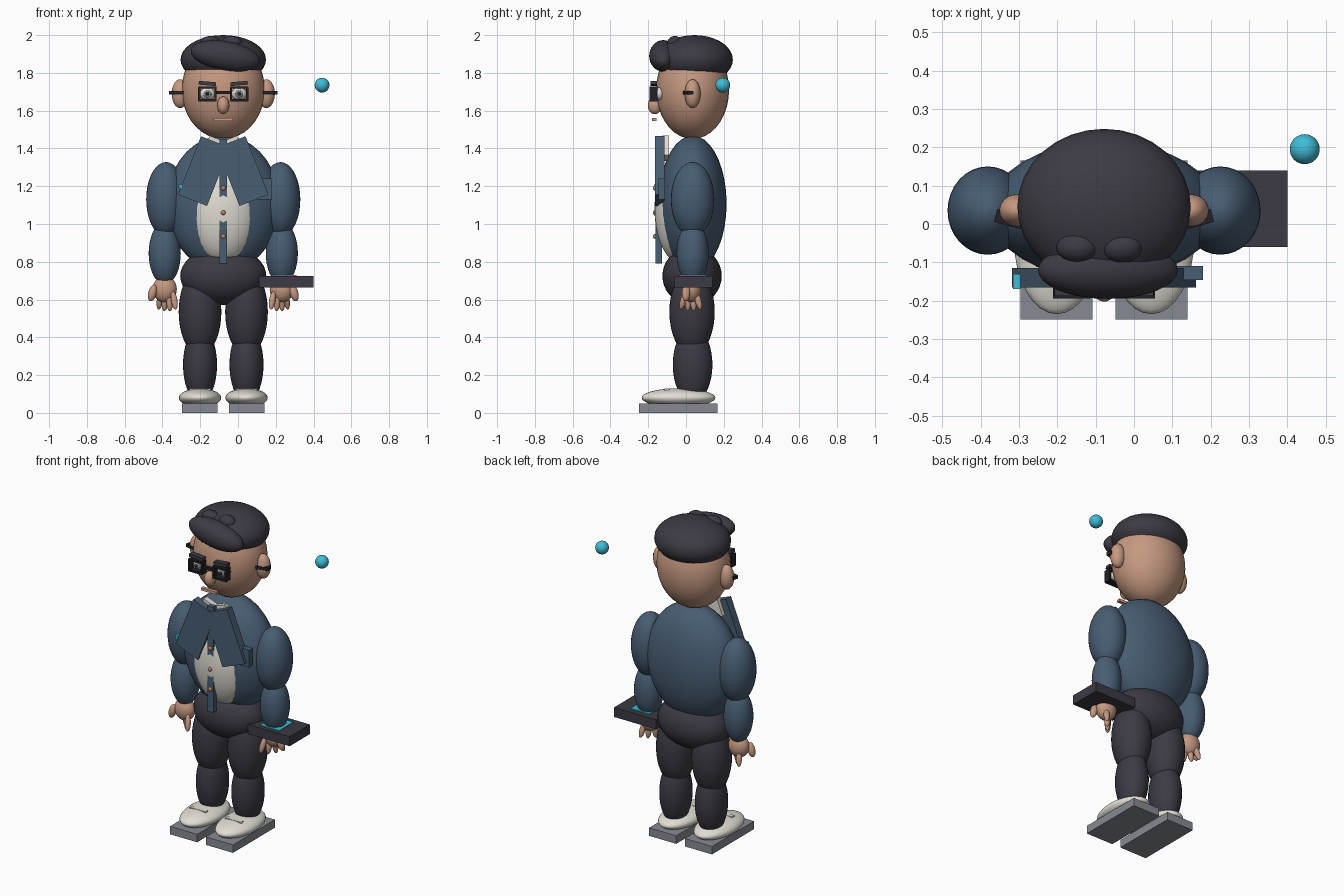
import bpy
from math import radians

cube = bpy.data.objects.get("Cube")
if cube:
    bpy.data.objects.remove(cube, do_unlink=True)


def material(name, r, g, b):
    m = bpy.data.materials.new(name)
    m.use_nodes = True
    m.diffuse_color = (r, g, b, 1)
    m.node_tree.nodes["Principled BSDF"].inputs["Base Color"].default_value = (r, g, b, 1)
    return m


skin = material("skin", .56, .32, .22)
charcoal = material("charcoal", .045, .042, .056)
navy = material("navy cloth", .065, .11, .17)
cream = material("cream", .76, .73, .66)
grey = material("sole grey", .24, .26, .29)
teal = material("teal", .05, .5, .68)
black = material("black", .015, .015, .02)
copper = material("copper", .48, .22, .13)
iris_grey = material("iris grey", .25, .26, .28)
lip = material("lip", .6, .34, .24)


def finish(name, mat, size, rot):
    ob = bpy.context.object
    ob.name = name
    ob.scale = size
    ob.rotation_euler = [radians(a) for a in rot]
    ob.data.materials.append(mat)
    return ob


def ball(name, mat, loc, radii, rot=(0, 0, 0)):
    bpy.ops.mesh.primitive_uv_sphere_add(segments=32, ring_count=18, radius=1, location=loc)
    bpy.ops.object.shade_smooth()
    return finish(name, mat, radii, rot)


def box(name, mat, loc, size, rot=(0, 0, 0)):
    bpy.ops.mesh.primitive_cube_add(size=1, location=loc)
    return finish(name, mat, size, rot)


MID = -.078   # centre line of the figure
DEPTH = .035  # body centre front to back

# Head and hair
ball("head", skin, (MID, DEPTH, 1.71), (.22, .193, .26))
ball("hair_cap", charcoal, (MID, .045, 1.87), (.226, .203, .13))
ball("hair_fringe", charcoal, (-.068, -.12, 1.89), (.185, .075, .078), (0, 10, 0))
for x in (-.147, -.033):
    ball("hair_curl", charcoal, (x, -.06, 1.955), (.055, .04, .04))
ball("nose", skin, (MID, -.165, 1.628), (.032, .037, .047))
box("mouth", lip, (MID, -.168, 1.553), (.105, .022, .016))
box("glasses_bridge", black, (MID, -.175, 1.695), (.08, .02, .016))

# Torso, shirt front and pelvis
ball("jacket", navy, (MID, DEPTH, 1.108), (.3, .18, .36))
ball("shirt", cream, (MID, -.03, 1.08), (.19, .137, .285))
ball("pelvis", charcoal, (MID, .032, .725), (.228, .157, .155))
box("tie", navy, (MID, -.145, 1.12), (.04, .034, .66))
for z in (1.19, 1.06, .935):
    ball("button", copper, (MID, -.165, z), (.013, .01, .013))
box("pocket", navy, (.14, -.128, 1.185), (.08, .036, .11))
box("lapel_pin", teal, (-.306, -.15, 1.2), (.02, .04, .02))

# Mirrored parts: s = -1 is the right side, 1 the left
for s, side in ((-1, "right"), (1, "left")):
    def X(d):
        return MID + s * d

    # Face
    ball(side + "_ear", skin, (X(.228), DEPTH, 1.69), (.045, .042, .076))
    box(side + "_glasses_arm", black, (X(.21), .003, 1.695), (.15, .035, .02), (0, 0, s * 15))
    ball(side + "_eye", cream, (X(.084), -.145, 1.689), (.04, .032, .034))
    ball(side + "_iris", iris_grey, (X(.084), -.172, 1.689), (.021, .01, .021))
    ball(side + "_pupil", black, (X(.084), -.179, 1.689), (.01, .007, .01))
    box(side + "_brow", charcoal, (X(.084), -.17, 1.744), (.092, .035, .02), (0, -s * 5, 0))
    for dz in (-.034, .034):
        box(side + "_rim_bar", black, (X(.084), -.172, 1.689 + dz), (.094, .044, .011))
    for dx in (-.043, .043):
        box(side + "_rim_post", black, (X(.084 + dx), -.172, 1.689), (.011, .044, .075))

    # Collar and lapels
    box(side + "_collar", cream, (X(.05), -.108, 1.4), (.09, .035, .11), (0, -s * 21, 0))
    box(side + "_lapel", navy, (X(.102), -.14, 1.28), (.165, .05, .332), (0, -s * 21.5, 0))

    # Arms and hands
    ball(side + "_upper_arm", navy, (X(.303), DEPTH, 1.13), (.105, .115, .198))
    ball(side + "_forearm", navy, (X(.31), DEPTH, .845), (.085, .085, .165))
    ball(side + "_palm", skin, (X(.31), .03, .655), (.064, .05, .07))
    ball(side + "_thumb", skin, (X(.375), .0, .635), (.022, .022, .045), (0, s * -15, 0))
    for i in range(4):
        k = i - 1.5
        ball(side + "_finger", skin, (X(.297 + k * .025), .025 + k * .026, .585 + abs(k) * .007),
             (.017, .017, .05), (k * 10, s * -k * 6, 0))

    # Legs and shoes
    ball(side + "_thigh", charcoal, (X(.123), .032, .535), (.113, .12, .23))
    ball(side + "_shin", charcoal, (X(.123), DEPTH, .255), (.09, .105, .2))
    ball(side + "_shoe", cream, (X(.123), -.04, .08), (.112, .195, .05))
    box(side + "_shoe_strap", cream, (X(.123), -.1, .122), (.11, .025, .012))
    box(side + "_sole", grey, (X(.124), -.042, .025), (.188, .415, .05))

# Tablet in the left hand, and the floating orb
box("tablet", charcoal, (.255, .04, .695), (.29, .2, .06))
box("tablet_screen", teal, (.245, .035, .727), (.13, .14, .006))
ball("orb", teal, (.445, .195, 1.735), (.039, .039, .039))
